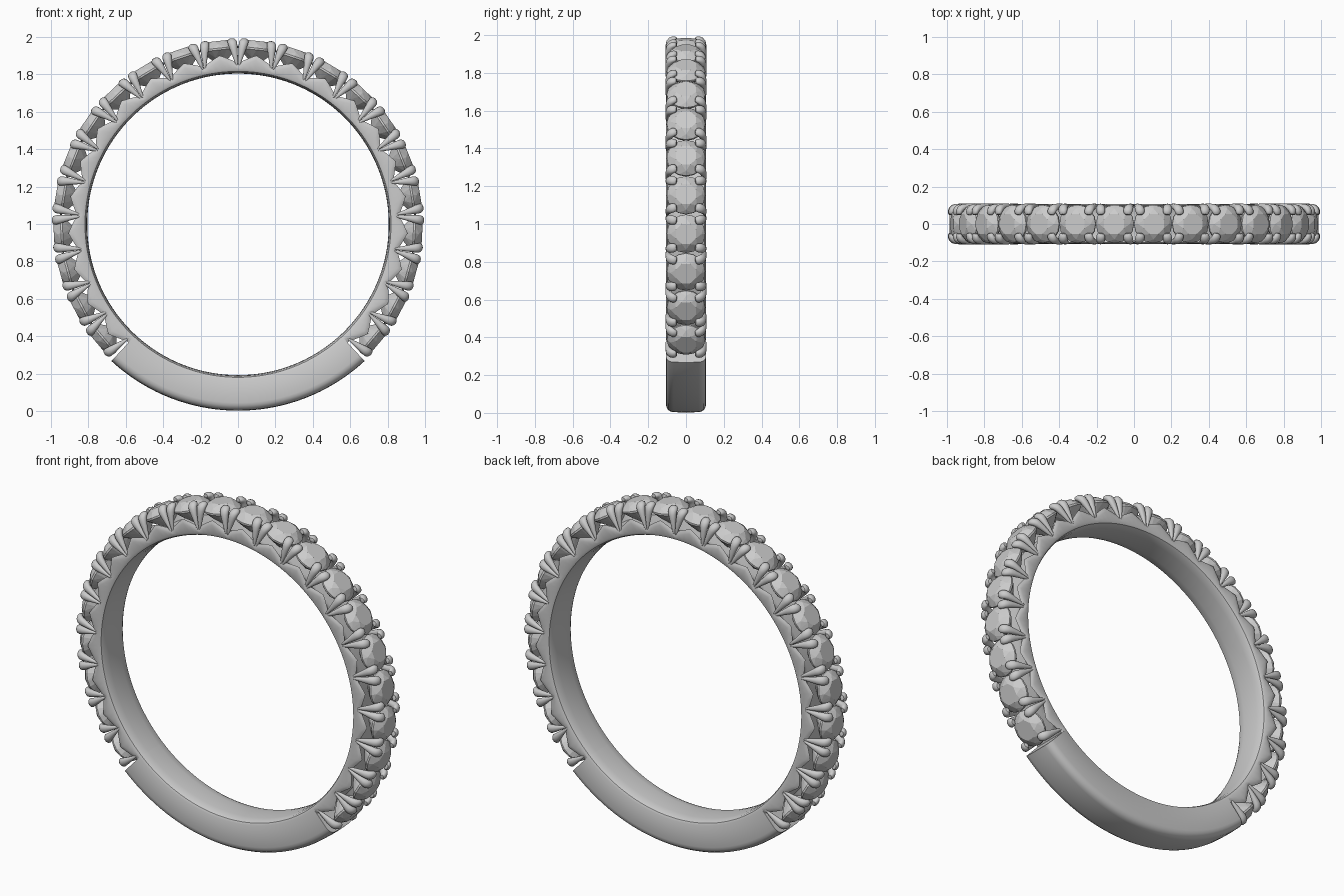
import bpy, bmesh, math
from mathutils import Matrix, Vector

if "Cube" in bpy.data.objects:
    bpy.data.objects.remove(bpy.data.objects["Cube"])

CZ = 0.998                     # height of the ring centre
STEP = math.radians(12.4)      # angle between neighbouring stones
HALF = 11                      # stones on each side of the top
END = HALF * STEP + math.radians(0.8)


def frame(a):
    """Local x = along the ring, y = width, z = radius, at angle a from the top."""
    return Matrix.Translation((0, 0, CZ)) @ Matrix.Rotation(a, 4, 'Y')


def finish(bm, name, smooth=None):
    bmesh.ops.recalc_face_normals(bm, faces=bm.faces)
    me = bpy.data.meshes.new(name)
    bm.to_mesh(me)
    bm.free()
    ob = bpy.data.objects.new(name, me)
    bpy.context.collection.objects.link(ob)
    if smooth:
        bpy.ops.object.select_all(action='DESELECT')
        ob.select_set(True)
        bpy.context.view_layer.objects.active = ob
        bpy.ops.object.shade_smooth_by_angle(angle=math.radians(smooth))
    return ob


def bridge(bm, r0, r1):
    n = len(r0)
    for i in range(n):
        j = (i + 1) % n
        bm.faces.new((r0[i], r0[j], r1[j], r1[i]))


# Band: closed loft, plain at the bottom, scalloped gallery under the stones
INNER = [(0, .806), (.05, .807), (.085, .811), (.1, .818), (.106, .83)]


def section(outer):
    half = INNER + outer
    return half + [(-y, r) for y, r in reversed(half[1:-1])]


def shank_section():
    c = .04
    arc = [(.106 - c + c * math.cos(t), .994 - c + c * math.sin(t))
           for t in [math.radians(d) for d in (0, 22, 45, 68, 90)]]
    return section(arc + [(0, .996)])


def gallery_section(a):
    u = abs((a / STEP) % 1 - .5) * 2          # 0 below a stone, 1 at the claws
    R = .908 - .046 * u
    return section([(.106, R - .025), (.104, R - .012), (.098, R),
                    (.085, .862), (.05, .86), (0, .86)])


bm = bmesh.new()
rings = []
N = HALF * 2 * 6
for i in range(N + 1):
    a = (i / N * 2 - 1) * HALF * STEP
    rings.append((a, gallery_section(a)))
rings.append((END, gallery_section(HALF * STEP)))
M = 36
for i in range(M + 1):
    rings.append((END + (2 * math.pi - 2 * END) * i / M, shank_section()))
rings.append((-END, gallery_section(HALF * STEP)))
vr = [[bm.verts.new(frame(a) @ Vector((0, y, r))) for y, r in s] for a, s in rings]
for i in range(len(vr)):
    bridge(bm, vr[i], vr[(i + 1) % len(vr)])
finish(bm, "band", 32)


# Stones: faceted round brilliants
def circle(bm, m, n, rad, h, off=0):
    return [bm.verts.new(m @ Vector((rad * math.cos(2 * math.pi * (k + off) / n),
                                     rad * math.sin(2 * math.pi * (k + off) / n), h)))
            for k in range(n)]


def stone(bm, m):
    table = circle(bm, m, 8, .058, .986, .5)
    mid = circle(bm, m, 8, .083, .969)
    g1 = circle(bm, m, 16, .102, .948)
    g0 = circle(bm, m, 16, .102, .938)
    pav = circle(bm, m, 8, .06, .898, .5)
    tip = bm.verts.new(m @ Vector((0, 0, .85)))
    bm.faces.new(table)
    bridge(bm, g1, g0)
    for k in range(8):
        p, n = (k - 1) % 8, (k + 1) % 8
        a, b, c = 2 * k, 2 * k + 1, (2 * k + 2) % 16
        bm.faces.new((table[p], table[k], mid[k]))
        bm.faces.new((mid[k], table[k], g1[b]))
        bm.faces.new((table[k], mid[n], g1[b]))
        bm.faces.new((mid[k], g1[b], g1[a]))
        bm.faces.new((mid[n], g1[c], g1[b]))
        bm.faces.new((g0[a], g0[b], pav[k]))
        bm.faces.new((g0[b], g0[c], pav[k]))
        bm.faces.new((g0[c], pav[n], pav[k]))
        bm.faces.new((pav[k], pav[n], tip))


bm = bmesh.new()
for i in range(-HALF, HALF):
    stone(bm, frame((i + .5) * STEP))
finish(bm, "stones")

# Claws: tapered, rising up the side and folding over the stone edge
# (along, width, radius, half size along, half size across)
PATH = [(.004, .102, .840, .004, .004), (.012, .098, .885, .013, .012),
        (.022, .092, .935, .022, .019), (.029, .086, .968, .028, .025),
        (.033, .068, .981, .028, .021), (.037, .046, .980, .019, .014)]


def claw(bm, m, sx, sy):
    pts = [Vector((t * sx, y * sy, r)) for t, y, r, _, _ in PATH]
    loops = []
    for i, p in enumerate(pts):
        d = (pts[min(i + 1, 5)] - pts[max(i - 1, 0)]).normalized()
        u = Vector((1, 0, 0))
        u = (u - d * u.dot(d)).normalized()
        v = d.cross(u)
        w, h = PATH[i][3:]
        loops.append([bm.verts.new(m @ (p + u * w * math.cos(k * math.pi / 4)
                                        + v * h * math.sin(k * math.pi / 4)))
                      for k in range(8)])
    for l0, l1 in zip(loops, loops[1:]):
        bridge(bm, l0, l1)
    bm.faces.new(loops[0])
    bm.faces.new(loops[-1])


bm = bmesh.new()
for i in range(-HALF, HALF + 1):
    for sx in (-1, 1):
        if i * sx == HALF:       # end positions hold a single claw per side
            continue
        for sy in (-1, 1):
            claw(bm, frame(i * STEP), sx, sy)
claws = finish(bm, "claws", 60)
sub = claws.modifiers.new("round", 'SUBSURF')
sub.levels = sub.render_levels = 1
